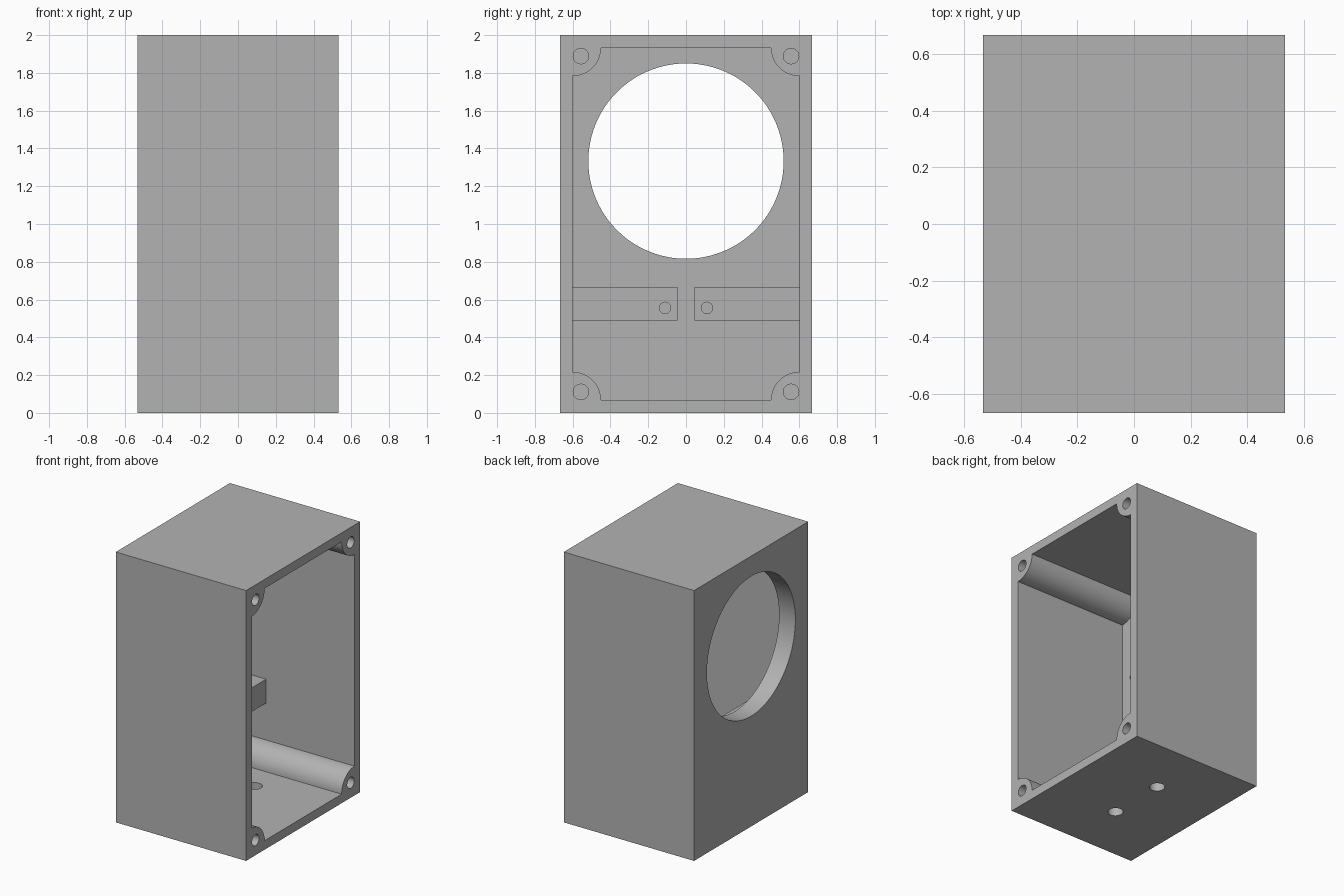
import bpy
import bmesh
from math import cos, sin, radians, pi
from mathutils import Matrix, Vector

cube = bpy.data.objects.get("Cube")
if cube:
    bpy.data.objects.remove(cube, do_unlink=True)

# Enclosure dimensions
HX, HY, H = 0.533, 0.667, 2.0
WALL = 0.067
BACK = -0.4          # inner face of the thick speaker wall
POST_R = 0.15

grey = bpy.data.materials.new("plain grey")
grey.use_nodes = True
colour = (0.45, 0.45, 0.45, 1)
grey.diffuse_color = colour
grey.node_tree.nodes["Principled BSDF"].inputs["Base Color"].default_value = colour


def add_object(name, bm):
    bmesh.ops.recalc_face_normals(bm, faces=bm.faces)
    mesh = bpy.data.meshes.new(name)
    bm.to_mesh(mesh)
    bm.free()
    mesh.materials.append(grey)
    obj = bpy.data.objects.new(name, mesh)
    bpy.context.collection.objects.link(obj)
    return obj


def box(name, low, high):
    bm = bmesh.new()
    low, high = Vector(low), Vector(high)
    size = Matrix.Diagonal((*(high - low), 1))
    bmesh.ops.create_cube(bm, size=1, matrix=Matrix.Translation((low + high) / 2) @ size)
    return add_object(name, bm)


def cylinder(name, centre, radius, length, axis, sides=48):
    bm = bmesh.new()
    turn = Matrix.Rotation(pi / 2, 4, "Y") if axis == "X" else Matrix.Identity(4)
    bmesh.ops.create_cone(bm, cap_ends=True, segments=sides, radius1=radius,
                          radius2=radius, depth=length,
                          matrix=Matrix.Translation(centre) @ turn)
    return add_object(name, bm)


def cut(target, cutters):
    bpy.context.view_layer.objects.active = target
    for cutter in cutters:
        cutter.hide_render = True
        mod = target.modifiers.new("cut", "BOOLEAN")
        mod.operation = "DIFFERENCE"
        mod.solver = "EXACT"
        mod.object = cutter
        bpy.ops.object.modifier_apply(modifier=mod.name)
        bpy.data.objects.remove(cutter, do_unlink=True)
    bpy.ops.object.select_all(action="DESELECT")
    target.select_set(True)
    bpy.ops.object.shade_smooth_by_angle(angle=radians(30))


def cavity():
    """Room with a rounded post left standing in each corner."""
    bm = bmesh.new()
    cy, top = HY - WALL, H - WALL
    corners = [(cy, top), (-cy, top), (-cy, WALL), (cy, WALL)]
    ring = []
    for i, (y, z) in enumerate(corners):
        for step in range(17):
            a = radians(270 + 90 * i - 90 * step / 16)
            ring.append(bm.verts.new((BACK, y + POST_R * cos(a), z + POST_R * sin(a))))
    face = bm.faces.new(ring)
    grown = bmesh.ops.extrude_face_region(bm, geom=[face])["geom"]
    moved = [v for v in grown if isinstance(v, bmesh.types.BMVert)]
    bmesh.ops.translate(bm, verts=moved, vec=(HX - BACK + 0.1, 0, 0))
    return add_object("cavity_cutter", bm)


# Enclosure shell with speaker opening, screw holes and cable holes
shell = box("enclosure", (-HX, -HY, 0), (HX, HY, H))
cutters = [cavity(),
           cylinder("speaker_cutter", (BACK, 0, 1.333), 0.517, 0.6, "X", 96)]
for side in (-1, 1):
    for z in (0.111, H - 0.111):
        cutters.append(cylinder("screw_cutter", (HX, side * 0.556, z), 0.041, 1.0, "X"))
    cutters.append(cylinder("cable_cutter", (-0.02, side * 0.222, 0), 0.053, 0.3, "Z"))
cut(shell, cutters)

# Two mounting blocks on the speaker wall, each with a blind screw hole
FRONT = -0.19
for side, label in ((1, "left"), (-1, "right")):
    ends = sorted((side * 0.045, side * (HY - WALL + 0.005)))
    block = box(label + "_mounting_block", (BACK - 0.005, ends[0], 0.49),
                (FRONT, ends[1], 0.667))
    cut(block, [cylinder("pilot_cutter", (FRONT, side * 0.111, 0.556), 0.03, 0.3, "X", 32)])
